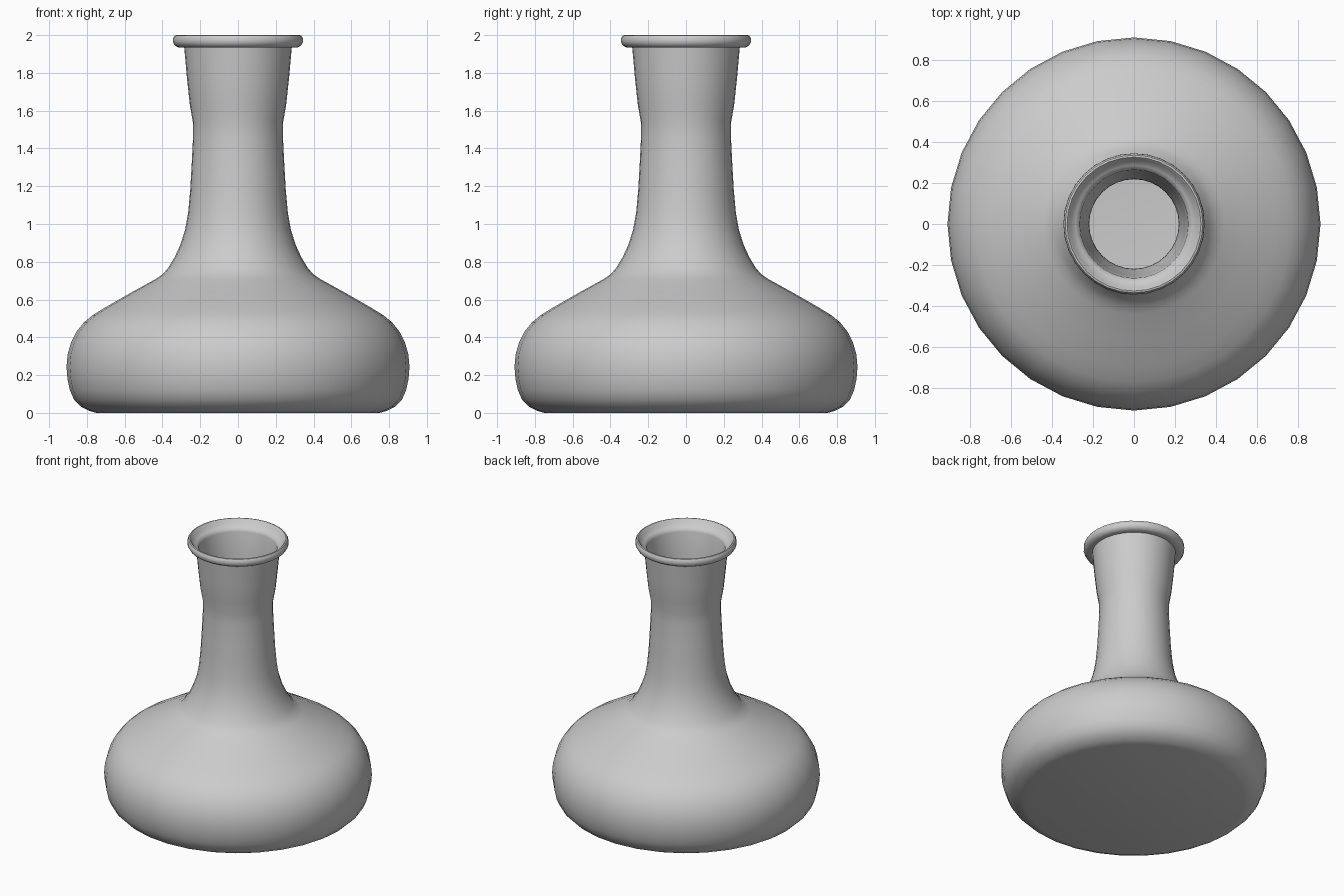
import bpy, bmesh, math
from mathutils import Vector

if "Cube" in bpy.data.objects:
    bpy.data.objects.remove(bpy.data.objects["Cube"])

SIDES = 32
WALL = 0.02

# Outer silhouette (radius, height) from the base edge to under the lip
outer = [(0.75, 0), (0.785, 0.01), (0.83, 0.032), (0.868, 0.07), (0.89, 0.12), (0.903, 0.18),
         (0.908, 0.245), (0.902, 0.31), (0.885, 0.37), (0.855, 0.43), (0.815, 0.48),
         (0.77, 0.517), (0.70, 0.56), (0.56, 0.64), (0.44, 0.706), (0.40, 0.733),
         (0.37, 0.767), (0.335, 0.825), (0.305, 0.89), (0.28, 0.97), (0.264, 1.06),
         (0.253, 1.18), (0.245, 1.32), (0.238, 1.46), (0.239, 1.54), (0.255, 1.63),
         (0.27, 1.77), (0.284, 1.925)]

# Rolled lip, from its underside over the top and down into the mouth
lip = [(0.285, 1.935), (0.315, 1.934), (0.334, 1.945), (0.344, 1.963), (0.343, 1.985),
       (0.335, 1.998), (0.326, 2.0), (0.316, 1.99), (0.305, 1.968), (0.285, 1.955),
       (0.27, 1.945)]


def offset_inward(points, distance):
    result = []
    for i, p in enumerate(points):
        a = Vector(points[max(i - 1, 0)])
        b = Vector(points[min(i + 1, len(points) - 1)])
        t = (b - a).normalized()
        result.append((p[0] - t.y * distance, max(p[1] + t.x * distance, WALL)))
    return result


# Hollow interior, from the mouth down to the inner floor
inner = offset_inward(outer, WALL)[::-1]
profile = [(0, 0)] + outer + lip + inner + [(0, WALL)]

# Spin the closed wall profile around the vertical axis
bm = bmesh.new()
verts = [bm.verts.new((r, 0, z)) for r, z in profile]
edges = [bm.edges.new(pair) for pair in zip(verts, verts[1:])]
bmesh.ops.spin(bm, geom=verts + edges, cent=(0, 0, 0), axis=(0, 0, 1),
               angle=math.tau, steps=SIDES, use_duplicate=False)
bmesh.ops.remove_doubles(bm, verts=bm.verts, dist=0.0005)
bmesh.ops.recalc_face_normals(bm, faces=bm.faces)

mesh = bpy.data.meshes.new("flask_vase")
bm.to_mesh(mesh)
bm.free()
vase = bpy.data.objects.new("flask_vase", mesh)
bpy.context.collection.objects.link(vase)
bpy.context.view_layer.objects.active = vase
vase.select_set(True)
bpy.ops.object.shade_smooth_by_angle(angle=math.radians(40))
